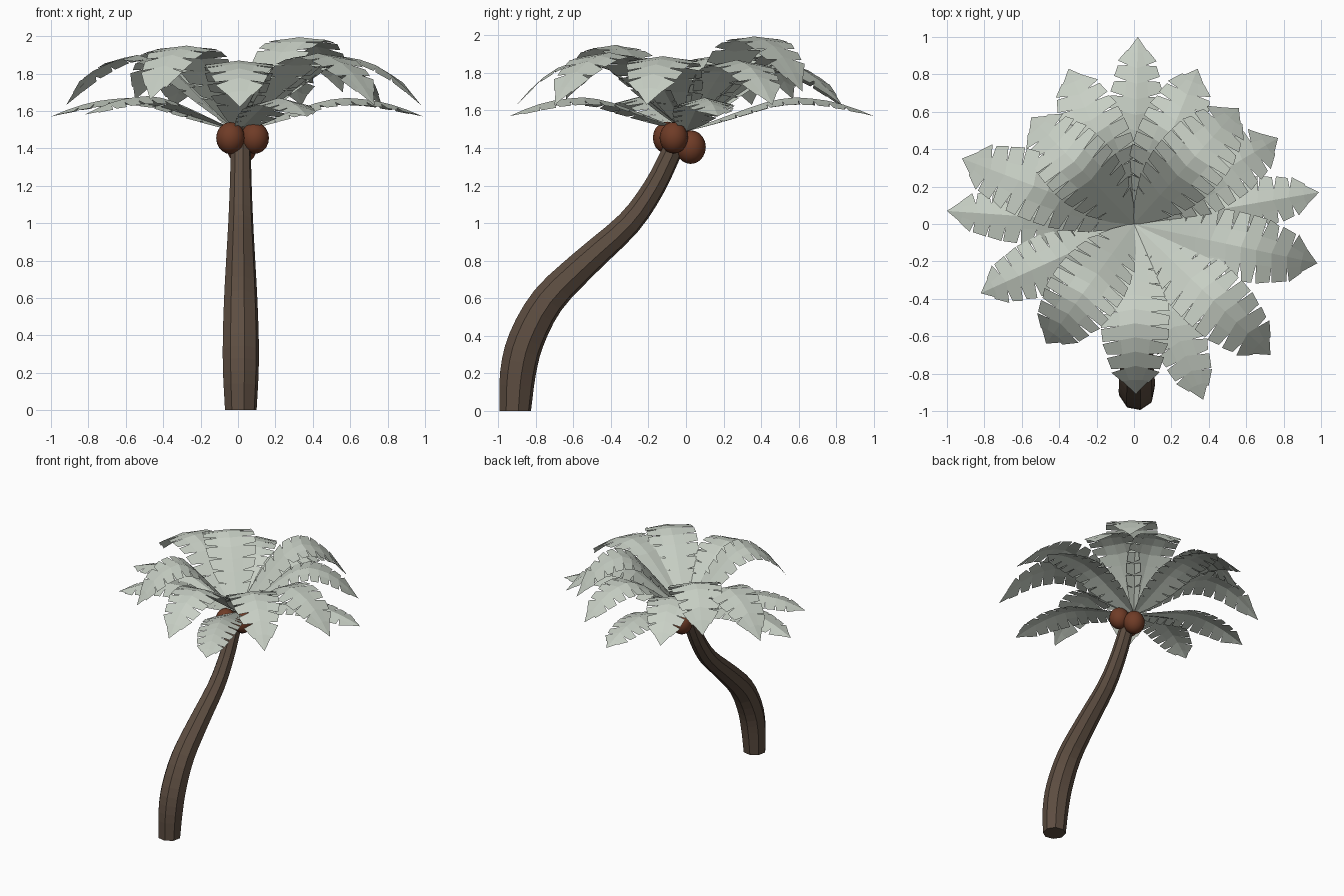
import bpy, bmesh, math, random
from mathutils import Vector

if "Cube" in bpy.data.objects:
    bpy.data.objects.remove(bpy.data.objects["Cube"])

random.seed(4)

def material(name, rgb):
    m = bpy.data.materials.new(name)
    m.diffuse_color = (*rgb, 1)
    m.use_nodes = True
    m.node_tree.nodes["Principled BSDF"].inputs["Base Color"].default_value = m.diffuse_color
    return m

leaf_mat = material("leaf", (0.58, 0.63, 0.56))
bark_mat = material("bark", (0.11, 0.075, 0.053))
nut_mat = material("nut", (0.16, 0.045, 0.02))

def finish(bm, name, mat):
    me = bpy.data.meshes.new(name)
    bm.to_mesh(me)
    bm.free()
    ob = bpy.data.objects.new(name, me)
    bpy.context.collection.objects.link(ob)
    me.materials.append(mat)
    return ob

def lerp_table(table, t):
    for a, b in zip(table, table[1:]):
        if t <= b[0]:
            f = (t - a[0]) / (b[0] - a[0])
            return a[1] + f * (b[1] - a[1])
    return table[-1][1]

def smooth_path(pts, steps):
    # Catmull-Rom subdivision of (y, z, radius) points
    pts = [Vector(p) for p in pts]
    pts = [2 * pts[0] - pts[1]] + pts + [2 * pts[-1] - pts[-2]]
    res = []
    for a, b, c, d in zip(pts, pts[1:], pts[2:], pts[3:]):
        for k in range(steps):
            t = k / steps
            res.append(.5 * (2 * b + (c - a) * t + (2 * a - 5 * b + 4 * c - d) * t ** 2
                             + (3 * b - a - 3 * c + d) * t ** 3))
    return res + [pts[-2]]

# Trunk: eight-sided tube swept along an S-shaped path
path = smooth_path([(-0.91, 0, .086), (-0.895, .2, .097), (-0.85, .38, .098), (-0.735, .59, .091),
                    (-0.535, .79, .08), (-0.305, 1.0, .068), (-0.17, 1.19, .06),
                    (-0.08, 1.37, .055), (-0.02, 1.5, .052)], 3)
bm = bmesh.new()
rings = []
for i, (y, z, r) in enumerate(path):
    p, q = path[max(i - 1, 0)], path[min(i + 1, len(path) - 1)]
    d = Vector((0, q[0] - p[0], q[1] - p[1])).normalized()
    if i == 0:
        d = Vector((0, 0, 1))
    side, up = Vector((1, 0, 0)), Vector((0, d.z, -d.y))
    ring = []
    for k in range(8):
        a = math.tau * (k + 0.25) / 8
        ring.append(bm.verts.new(Vector((.015, y, z)) + r * (math.cos(a) * side + math.sin(a) * up)))
    rings.append(ring)
for a, b in zip(rings, rings[1:]):
    for k in range(8):
        bm.faces.new((a[k], a[(k + 1) % 8], b[(k + 1) % 8], b[k]))
bm.faces.new(rings[0][::-1])
bm.faces.new(rings[-1])
finish(bm, "trunk", bark_mat)

# Coconuts clustered below the crown
for i, (x, y, z, r) in enumerate([(-.04, -.1, 1.455, .079), (.09, -.065, 1.455, .078), (.02, .025, 1.405, .083)]):
    bpy.ops.mesh.primitive_uv_sphere_add(segments=16, ring_count=10, radius=r, location=(x, y, z))
    nut = bpy.context.object
    nut.name = f"coconut_{i + 1}"
    nut.scale = (0.97, 0.97, 1.08)
    nut.data.materials.append(nut_mat)
    bpy.ops.object.shade_smooth()

# Fronds: folded leaf blades with notched edges, arching from crown to tip
WIDTH = [(0, .025), (.12, .1), (.28, .16), (.45, .185), (.65, .18), (.85, .125), (1, 0)]
Z0 = 1.49

def frond(name, tx, ty, tz, peak, scale, droop):
    length = math.hypot(tx, ty)
    out = Vector((tx, ty, 0)) / length
    side = Vector((-out.y, out.x, 0))
    arch = [(0, Z0), (.3, Z0 + .62 * (peak - Z0)), (.46, Z0 + .92 * (peak - Z0)), (.58, peak),
            (.72, peak - .1 * (peak - tz)), (.87, peak - .46 * (peak - tz)), (1, tz)]

    def point(t, s, w):
        # s = side sign, w = distance out from the rib
        p = out * (t * length) + side * (s * w)
        p.z = lerp_table(arch, min(t, 1)) - droop * w
        return p

    bm = bmesh.new()
    n = 12
    for s in (1, -1):
        for i in range(n):
            a, b = i / n, (i + 1) / n
            wa, wb = [scale * lerp_table(WIDTH, t) for t in (a, b)]
            gap = random.uniform(.06, .25) / n if i > 1 else 0
            sweep = .03 if i < n - 1 else 0
            r0, r1 = point(a, s, 0), point(b, s, 0)
            m0, m1 = point(a + sweep * .5, s, wa * .45), point(min(b + sweep * .5, 1), s, wb * .45)
            e0 = point(a + sweep + gap * .5, s, wa)
            e1 = point(min(b + sweep - gap, 1), s, wb)
            if i == n - 1:
                polys = [(r0, r1, m0), (m0, r1, e0)]
            else:
                polys = [(r0, r1, m1, m0), (m0, m1, e1, e0)]
            for poly in polys:
                bm.faces.new([bm.verts.new(p) for p in poly])
    bmesh.ops.remove_doubles(bm, verts=bm.verts, dist=.0005)
    for f in bm.faces:
        f.normal_update()
        if f.normal.z < 0:
            f.normal_flip()
    finish(bm, name, leaf_mat)

# tip x, tip y, tip z, peak height, width scale, sideways droop
fronds = [
    (.02, 1.0, 1.57, 1.67, .8, .25), (.99, .17, 1.57, 1.67, .8, .25), (.37, -.94, 1.57, 1.67, .8, .25),
    (-1.0, .07, 1.57, 1.67, .8, .25), (-.82, -.37, 1.58, 1.68, .85, .25), (-.35, .83, 1.62, 1.84, .95, .15),
    (.34, .83, 1.63, 1.86, .95, .15), (.77, .46, 1.63, 1.87, .95, .15), (.98, -.21, 1.63, 1.89, 1, .12),
    (.01, -.91, 1.62, 1.87, 1, .1), (-.92, .35, 1.63, 1.9, 1, .12), (.73, -.70, 1.63, 1.91, 1, .1),
    (-.55, .57, 1.66, 1.94, 1.05, .08), (-.47, -.64, 1.66, 1.95, 1.05, .08), (.56, .62, 1.7, 1.995, 1.05, .06)]
for i, f in enumerate(fronds):
    frond(f"frond_{i + 1}", *f)
